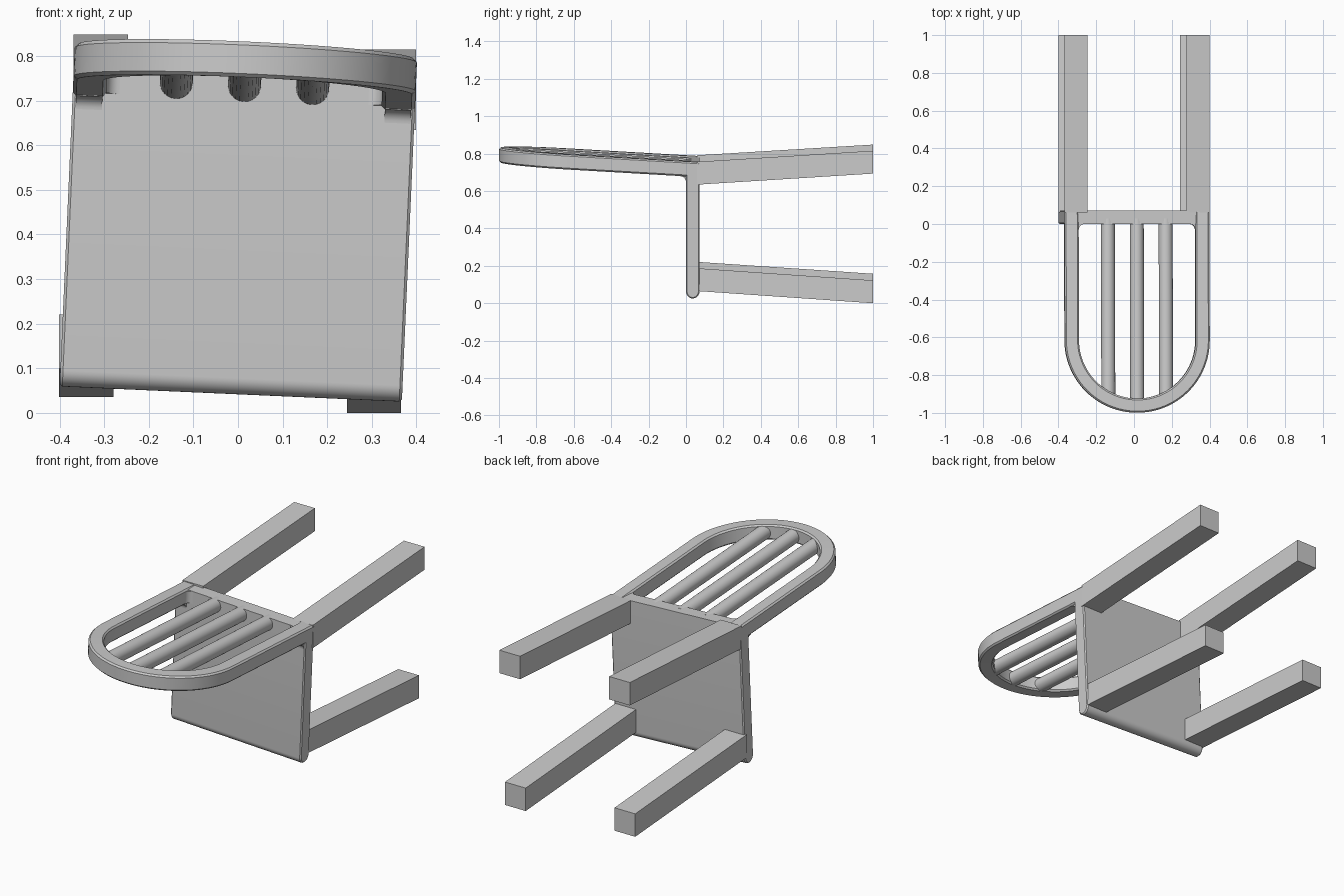
import bpy, bmesh
from math import sin, cos, pi, radians
from mathutils import Matrix, Vector

if "Cube" in bpy.data.objects:
    bpy.data.objects.remove(bpy.data.objects["Cube"])

# The chair lies on its back, rolled slightly about the y axis
ROLL = Matrix.Translation((0, 0, 0.407)) @ Matrix.Rotation(radians(2.55), 4, 'Y')
HALF, RAIL, THICK, ARC_Y = 0.384, 0.075, 0.08, -0.615


def back_z(y):
    return 0.328 - 0.058 * y


def finish(name, bm, matrix=ROLL, smooth=True):
    bm.transform(matrix)
    bmesh.ops.recalc_face_normals(bm, faces=bm.faces)
    me = bpy.data.meshes.new(name)
    bm.to_mesh(me)
    bm.free()
    ob = bpy.data.objects.new(name, me)
    bpy.context.collection.objects.link(ob)
    if smooth:
        bpy.context.view_layer.objects.active = ob
        ob.select_set(True)
        bpy.ops.object.shade_smooth_by_angle(angle=radians(35))
        ob.select_set(False)
    return ob


def loft(name, rings, matrix=ROLL, smooth=True):
    """Skin a row of equal closed rings and cap both ends."""
    bm = bmesh.new()
    loops = [[bm.verts.new(p) for p in ring] for ring in rings]
    n = len(loops[0])
    for a, b in zip(loops, loops[1:]):
        for i in range(n):
            j = (i + 1) % n
            bm.faces.new((a[i], a[j], b[j], b[i]))
    bm.faces.new(loops[0])
    bm.faces.new(loops[-1])
    return finish(name, bm, matrix, smooth)


# Seat: upright slab with a half-round front edge at the bottom
r = 0.036
profile = [(0.072, 0.362), (0, 0.362)]
profile += [(r - r * cos(a), -0.329 - r * sin(a)) for a in [pi * i / 16 for i in range(17)]]
c = 0.006
cy, cz = 0.036, 0.0
inset = [(cy + (y - cy) * 0.85, cz + (z - cz) * 0.985) for y, z in profile]
loft("seat", [[(x, y, z) for y, z in p] for x, p in
              ((-HALF, inset), (-HALF + c, profile), (HALF - c, profile), (HALF, inset))])

# Back frame: softened rectangular section swept round a U
path = [(HALF, 0.07, 1, 0), (HALF, 0, 1, 0)]
path += [(HALF * cos(a), ARC_Y - HALF * sin(a), cos(a), -sin(a))
         for a in [pi * i / 48 for i in range(49)]]
path += [(-HALF, 0, -1, 0), (-HALF, 0.07, -1, 0)]
h, b = THICK / 2, 0.008
section = [(0, h - b), (b, h), (RAIL - b, h), (RAIL, h - b),
           (RAIL, b - h), (RAIL - b, -h), (b, -h), (0, b - h)]
loft("back_frame", [[(x - nx * d, y - ny * d, back_z(y) + z) for d, z in section]
                    for x, y, nx, ny in path])

# Back spindles: round bars between seat and frame
for i, (x, end) in enumerate(((-0.153, -0.905), (0, -0.95), (0.153, -0.905))):
    ring = [(0.037 * cos(2 * pi * k / 24), 0.037 * sin(2 * pi * k / 24)) for k in range(24)]
    loft(f"back_spindle_{i + 1}",
         [[(x + u, y, back_z(y) + v) for u, v in ring] for y in (0.03, end)])

# Fillets where the rails meet the seat: underneath and in the opening corners
f = 0.03
fillet = [(0.01, 0.01), (0.01, -f)] + [(-f + f * cos(a), -f + f * sin(a))
                                       for a in [pi / 2 * i / 8 for i in range(9)]] + [(-f, 0.01)]
for s, side in ((-1, "left"), (1, "right")):
    loft(f"under_fillet_{side}",
         [[(s * x, y, back_z(0) - h + z) for y, z in fillet]
          for x in (HALF - RAIL + b, HALF - b)])
    loft(f"corner_fillet_{side}",
         [[(s * (HALF - RAIL + u), y, back_z(y) + z) for y, u in fillet]
          for z in (b - h, h - b)])

# Legs: square bars splaying apart towards their feet
for name, x, z0, z1 in (("front_leg_left", -0.34, 0.16, 0.0965),
                        ("front_leg_right", 0.305, 0.126, 0.061),
                        ("rear_leg_left", -0.308, 0.73, 0.787),
                        ("rear_leg_right", 0.338, 0.695, 0.754)):
    sq = [(-1, -1), (1, -1), (1, 1), (-1, 1)]
    loft(name, [[(x + 0.061 * u, y, z + 0.061 * v) for u, v in sq]
                for y, z in ((0.06, z0), (1.0, z1))], Matrix.Identity(4), False)
